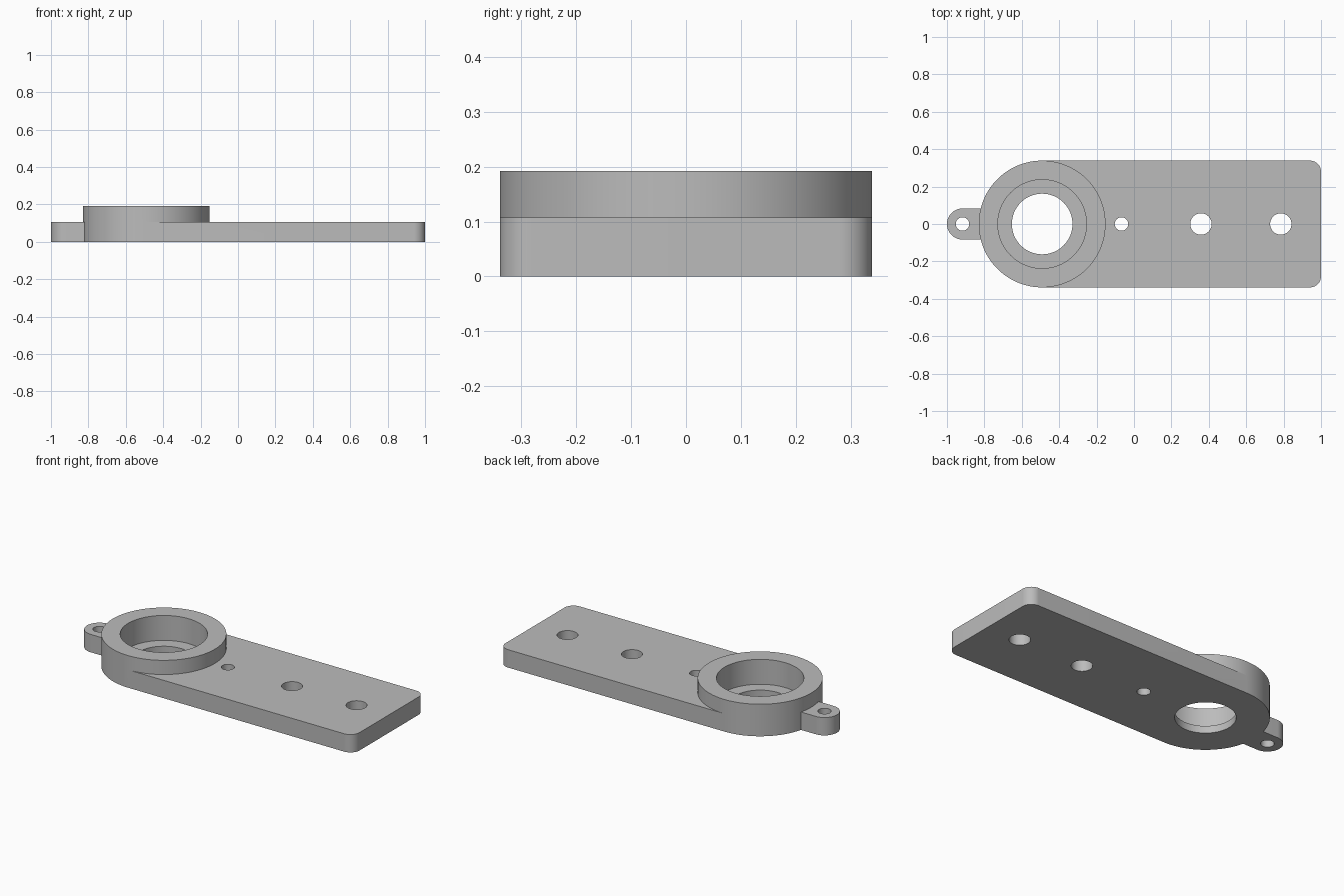
import bpy
import bmesh
from math import cos, sin, radians

if "Cube" in bpy.data.objects:
    bpy.data.objects.remove(bpy.data.objects["Cube"])

# Main dimensions
HALF_W = 0.339
PLATE_H, RING_H, LEDGE_Z = 0.107, 0.192, 0.043
RING_X, TAB_X, TAB_R = -0.491, -0.917, 0.083
CORNER = 0.06
STEP = 3.75

grey = bpy.data.materials.new("plain grey")
grey.use_nodes = True
grey.diffuse_color = (0.5, 0.5, 0.5, 1)
grey.node_tree.nodes["Principled BSDF"].inputs["Base Color"].default_value = grey.diffuse_color


def arc(cx, cy, r, start=0, end=360):
    """Points along an arc; a full turn leaves out the repeated last point."""
    n = round((end - start) / STEP)
    count = n if end - start == 360 else n + 1
    return [(cx + r * cos(radians(start + i * STEP)),
             cy + r * sin(radians(start + i * STEP))) for i in range(count)]


def prism(name, outline, z0, z1):
    """Extrude a flat outline between two heights."""
    bm = bmesh.new()
    face = bm.faces.new([bm.verts.new((x, y, z0)) for x, y in outline])
    top = bmesh.ops.extrude_face_region(bm, geom=[face])["geom"]
    for v in top:
        if isinstance(v, bmesh.types.BMVert):
            v.co.z = z1
    bmesh.ops.recalc_face_normals(bm, faces=bm.faces)
    mesh = bpy.data.meshes.new(name)
    bm.to_mesh(mesh)
    bm.free()
    mesh.materials.append(grey)
    obj = bpy.data.objects.new(name, mesh)
    bpy.context.collection.objects.link(obj)
    return obj


def combine(target, other, operation):
    """Apply a boolean and remove the helper."""
    bpy.context.view_layer.objects.active = target
    mod = target.modifiers.new(operation.title(), "BOOLEAN")
    mod.operation, mod.solver, mod.object = operation, "EXACT", other
    bpy.ops.object.modifier_apply(modifier=mod.name)
    bpy.data.objects.remove(other)


# Plate: round at the ring end, small rounded corners at the other
cx, cy = 1 - CORNER, HALF_W - CORNER
outline = (arc(RING_X, 0, HALF_W, 90, 270)
           + arc(cx, -cy, CORNER, 270, 360)
           + arc(cx, cy, CORNER, 0, 90))
bracket = prism("mounting_bracket", outline, 0, PLATE_H)

# Raised ring and end tab
combine(bracket, prism("ring", arc(RING_X, 0, HALF_W), PLATE_H, RING_H), "UNION")
tab = arc(TAB_X, 0, TAB_R, 90, 270) + [(-0.76, -TAB_R), (-0.76, TAB_R)]
combine(bracket, prism("tab", tab, 0, PLATE_H), "UNION")

# Stepped bore, then the through holes (x, radius, bottom)
for x, r, z in [(RING_X, 0.237, LEDGE_Z), (RING_X, 0.162, -0.1),
                (TAB_X, 0.036, -0.1), (-0.067, 0.036, -0.1),
                (0.358, 0.057, -0.1), (0.785, 0.057, -0.1)]:
    combine(bracket, prism("hole_cutter", arc(x, 0, r), z, 0.3), "DIFFERENCE")

bpy.ops.object.select_all(action="DESELECT")
bracket.select_set(True)
bpy.context.view_layer.objects.active = bracket
bpy.ops.object.shade_smooth_by_angle(angle=radians(30))
